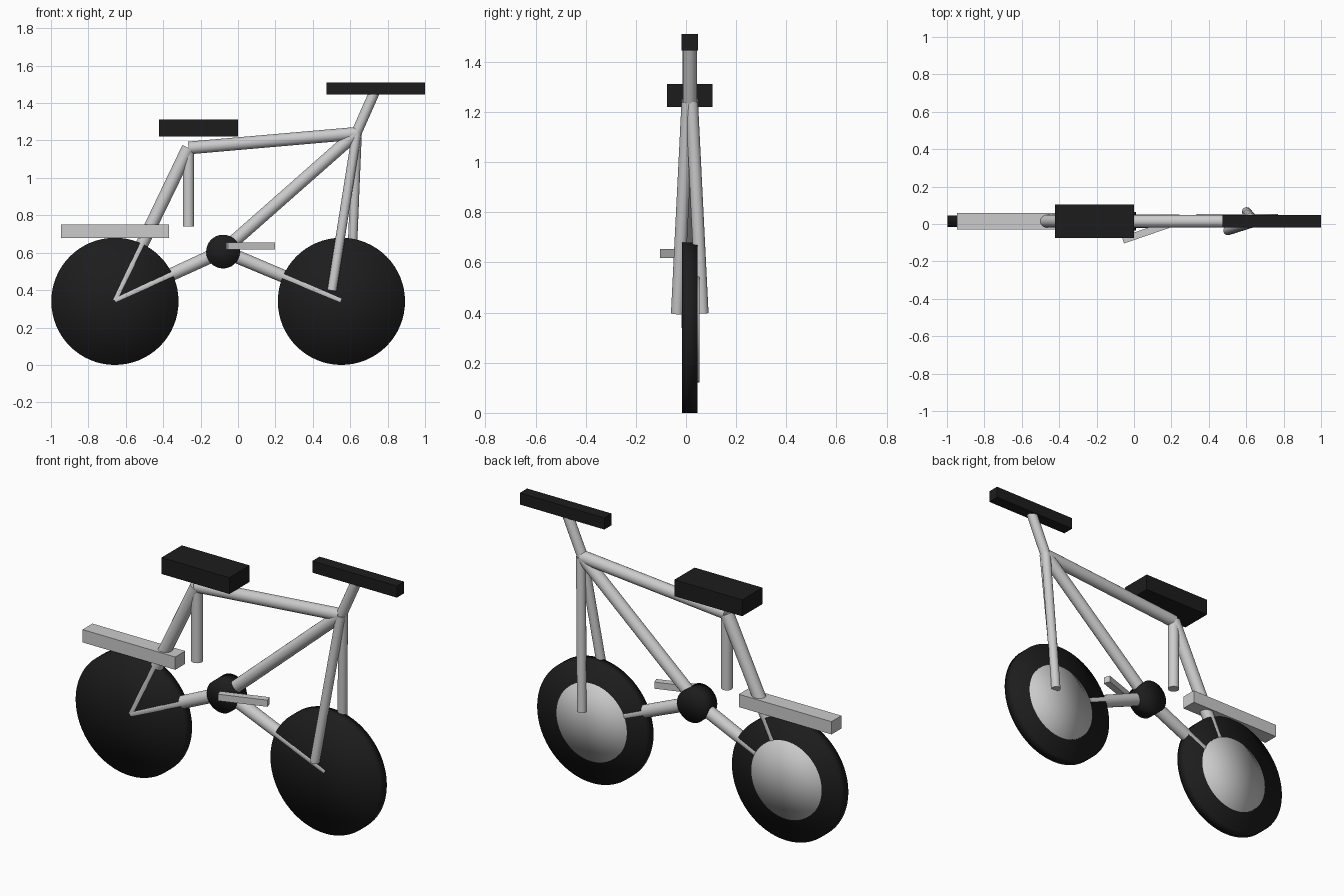
import bpy, math
from mathutils import Vector

if "Cube" in bpy.data.objects:
    bpy.data.objects.remove(bpy.data.objects["Cube"])

C = 0.015          # y of the bicycle's centre plane
black = bpy.data.materials.new("black")
black.diffuse_color = (0.012, 0.012, 0.012, 1)
black.use_nodes = True
black.node_tree.nodes["Principled BSDF"].inputs["Base Color"].default_value = black.diffuse_color


def finish(name, mat=None, smooth=True):
    ob = bpy.context.object
    ob.name = name
    if smooth:
        bpy.ops.object.shade_smooth()
    if mat:
        ob.data.materials.append(mat)
    return ob


def tube(name, a, b, r1, r2=None):
    """Round tube from a to b, optionally tapered."""
    a, b = Vector(a), Vector(b)
    d = b - a
    bpy.ops.mesh.primitive_cone_add(vertices=20, radius1=r1, radius2=r2 or r1,
                                    depth=d.length, location=(a + b) / 2,
                                    rotation=d.to_track_quat('Z', 'Y').to_euler())
    ob = finish(name, smooth=False)
    bpy.ops.object.shade_smooth_by_angle(angle=math.radians(40))
    return ob


def disc(name, x, y, z, r, depth, mat=None):
    """Wheel-like cylinder with its axis along y."""
    bpy.ops.mesh.primitive_cylinder_add(vertices=64, radius=r, depth=depth,
                                        end_fill_type='TRIFAN', location=(x, y, z),
                                        rotation=(math.pi / 2, 0, 0))
    return finish(name, mat)


def box(name, center, size, mat=None, turn=0):
    bpy.ops.mesh.primitive_cube_add(size=1, location=center, rotation=(0, 0, turn))
    bpy.context.object.scale = size
    return finish(name, mat, smooth=False)


# Wheels with a lighter hub disc on the back side
for side, x in (("rear", -0.658), ("front", 0.553)):
    disc(side + "_wheel", x, C, 0.34, 0.34, 0.063, black)
    disc(side + "_hub_disc", x, C + 0.019, 0.34, 0.218, 0.038)

# Frame tubes
crank = (-0.08, C, 0.61)
head = (0.632, C, 1.238)
seat_joint = (-0.265, C, 1.16)
rear_axle = (-0.658, C, 0.345)
front_axle = (0.55, C, 0.345)
tube("top_tube", seat_joint, head, 0.034)
tube("down_tube", crank, head, 0.034)
tube("seat_stay", seat_joint, rear_axle, 0.036, 0.033)
tube("chain_stay", crank, rear_axle, 0.036, 0.033)
tube("front_stay", crank, front_axle, 0.036, 0.033)
tube("seat_post", (-0.265, C, 0.74), (-0.265, C, 1.16), 0.03)
tube("stem", head, (0.735, C, 1.47), 0.028)

# Fork legs splay outwards
tube("fork_leg_right", (0.635, C - 0.008, 1.24), (0.502, C - 0.05, 0.397), 0.025)
tube("fork_leg_left", (0.637, C + 0.008, 1.24), (0.602, C + 0.05, 0.397), 0.025)

# Crank drum and slanted pedal arm
disc("crank_drum", -0.08, C, 0.606, 0.09, 0.1, black)
box("pedal_arm", (0.066, -0.043, 0.636), (0.264, 0.038, 0.037), turn=math.radians(19))

# Seat, handlebar and rear rack
box("seat", (-0.212, C, 1.266), (0.422, 0.18, 0.092), black)
box("handlebar", (0.737, C, 1.478), (0.526, 0.065, 0.065), black)
box("rear_rack", (-0.658, C, 0.714), (0.576, 0.088, 0.072))
